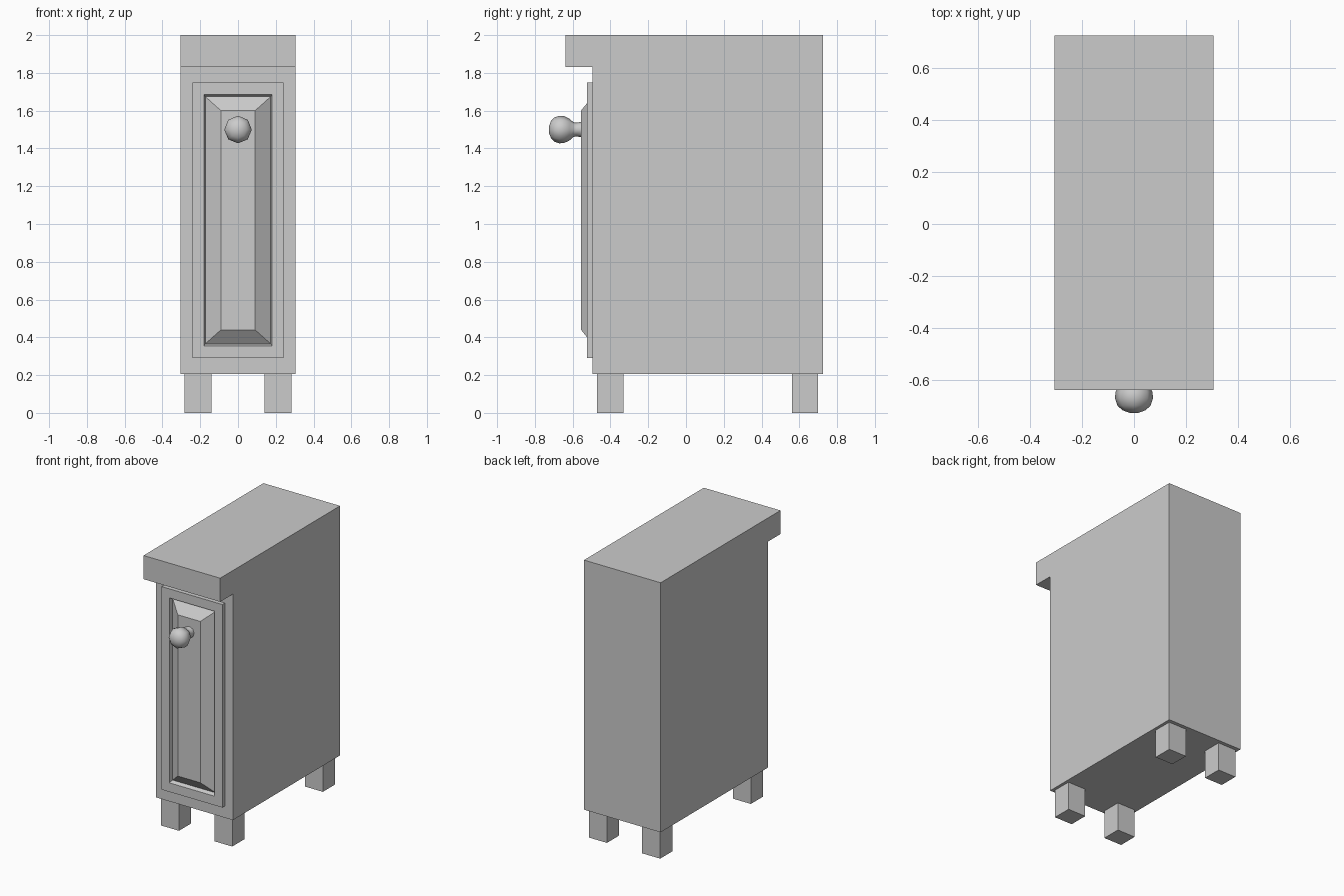
import bpy, bmesh, math
from mathutils import Vector

cube = bpy.data.objects.get("Cube")
if cube:
    bpy.data.objects.remove(cube, do_unlink=True)

GREY = (0.6, 0.6, 0.6, 1)
grey = bpy.data.materials.new("plain grey")
grey.use_nodes = True
grey.diffuse_color = GREY
grey.node_tree.nodes["Principled BSDF"].inputs["Base Color"].default_value = GREY


def finish(name, bm):
    """Turn a bmesh into a named grey object."""
    bmesh.ops.recalc_face_normals(bm, faces=bm.faces)
    mesh = bpy.data.meshes.new(name)
    bm.to_mesh(mesh)
    bm.free()
    mesh.materials.append(grey)
    obj = bpy.data.objects.new(name, mesh)
    bpy.context.collection.objects.link(obj)
    return obj


def bridge(bm, a, b):
    """Join two closed loops of equal length with quads."""
    n = len(a)
    for i in range(n):
        j = (i + 1) % n
        bm.faces.new((a[i], a[j], b[j], b[i]))


def loft(name, rings):
    """Skin a stack of rings and cap both ends."""
    bm = bmesh.new()
    loops = [[bm.verts.new(p) for p in ring] for ring in rings]
    for a, b in zip(loops, loops[1:]):
        bridge(bm, a, b)
    bm.faces.new(loops[0])
    bm.faces.new(loops[-1])
    return finish(name, bm)


def door_ring(half_width, low, high, y):
    return [(-half_width, y, low), (half_width, y, low),
            (half_width, y, high), (-half_width, y, high)]


# Cabinet with overhanging top: one side profile stretched across the width
BACK, FRONT, LIP = 0.724, -0.494, -0.638
side = [(BACK, 0.205), (BACK, 2), (LIP, 2), (LIP, 1.83), (FRONT, 1.83), (FRONT, 0.205)]
loft("cabinet_body", [[(x, y, z) for y, z in side] for x in (-0.305, 0.305)])

# Door: frame, narrow groove and raised bevelled panel
loft("door", [
    door_ring(0.242, 0.29, 1.75, FRONT),
    door_ring(0.242, 0.29, 1.75, -0.524),
    door_ring(0.18, 0.355, 1.685, -0.524),
    door_ring(0.173, 0.366, 1.674, -0.496),
    door_ring(0.09, 0.44, 1.6, -0.556),
])

# Knob: eight-sided turned profile of (y, radius)
SIDES = 8
knob_profile = [(-0.55, 0.042), (-0.58, 0.036), (-0.598, 0.04), (-0.617, 0.058),
                (-0.645, 0.071), (-0.67, 0.073), (-0.697, 0.064),
                (-0.715, 0.045), (-0.725, 0.018)]
knob = loft("door_knob", [
    [(r * math.sin(math.tau * i / SIDES), y, 1.5 + r * math.cos(math.tau * i / SIDES))
     for i in range(SIDES)] for y, r in knob_profile])
bpy.ops.object.select_all(action="DESELECT")
knob.select_set(True)
bpy.context.view_layer.objects.active = knob
bpy.ops.object.shade_smooth_by_angle(angle=math.radians(60))

# Four square feet
for row, y in (("front", -0.401), ("back", 0.629)):
    for hand, x in (("left", 0.212), ("right", -0.212)):
        bm = bmesh.new()
        bmesh.ops.create_cube(bm, size=1)
        bmesh.ops.scale(bm, vec=Vector((0.143, 0.138, 0.205)), verts=bm.verts)
        bmesh.ops.translate(bm, vec=Vector((x, y, 0.1025)), verts=bm.verts)
        finish(f"{row}_{hand}_foot", bm)
